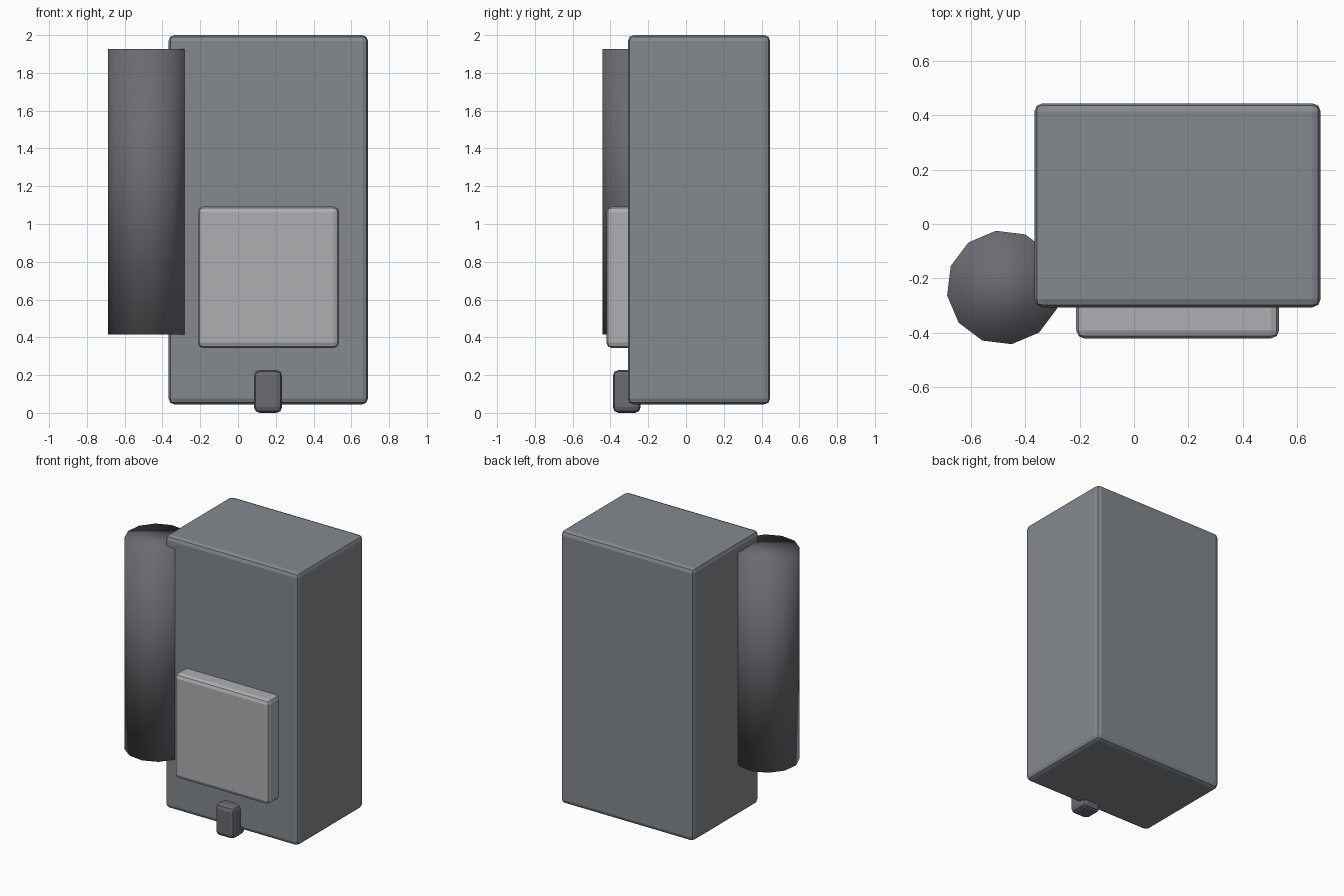
import bpy, math

if "Cube" in bpy.data.objects:
    bpy.data.objects.remove(bpy.data.objects["Cube"])


def paint(ob, name, rgb):
    """Give an object a plain coloured material."""
    mat = bpy.data.materials.get(name) or bpy.data.materials.new(name)
    mat.diffuse_color = (*rgb, 1)
    mat.use_nodes = True
    mat.node_tree.nodes["Principled BSDF"].inputs["Base Color"].default_value = mat.diffuse_color
    ob.data.materials.append(mat)


def rounded_box(name, lo, hi, width):
    """Box between two corners with softly rounded edges."""
    centre = [(a + b) / 2 for a, b in zip(lo, hi)]
    bpy.ops.mesh.primitive_cube_add(size=1, location=centre)
    ob = bpy.context.object
    ob.name = name
    ob.scale = [b - a for a, b in zip(lo, hi)]
    bpy.ops.object.transform_apply(location=False, rotation=False, scale=True)
    bev = ob.modifiers.new("edge_rounding", 'BEVEL')
    bev.width = width
    bev.segments = 2
    return ob


SLATE = ("slate", (0.234, 0.248, 0.268))
LIGHT = ("light_grey", (0.43, 0.43, 0.45))
DARK = ("dark_grey", (0.148, 0.145, 0.162))

# main cabinet
cabinet = rounded_box("cabinet", (-0.367, -0.307, 0.045), (0.688, 0.445, 2.0), 0.03)
paint(cabinet, *SLATE)

# raised front panel
panel = rounded_box("front_panel", (-0.213, -0.422, 0.343), (0.535, -0.22, 1.093), 0.03)
paint(panel, *LIGHT)

# small foot latch poking below the cabinet
latch = rounded_box("foot_latch", (0.085, -0.387, 0.0), (0.233, -0.24, 0.227), 0.03)
paint(latch, *DARK)

# twelve-sided side tank, smooth shaded all over
z0, z1 = 0.415, 1.927
bpy.ops.mesh.primitive_cylinder_add(
    vertices=12, radius=0.211, depth=z1 - z0,
    location=(-0.48, -0.234, (z0 + z1) / 2),
    rotation=(0, 0, math.radians(8)))
tank = bpy.context.object
tank.name = "side_tank"
bpy.ops.object.shade_smooth()
paint(tank, *DARK)
